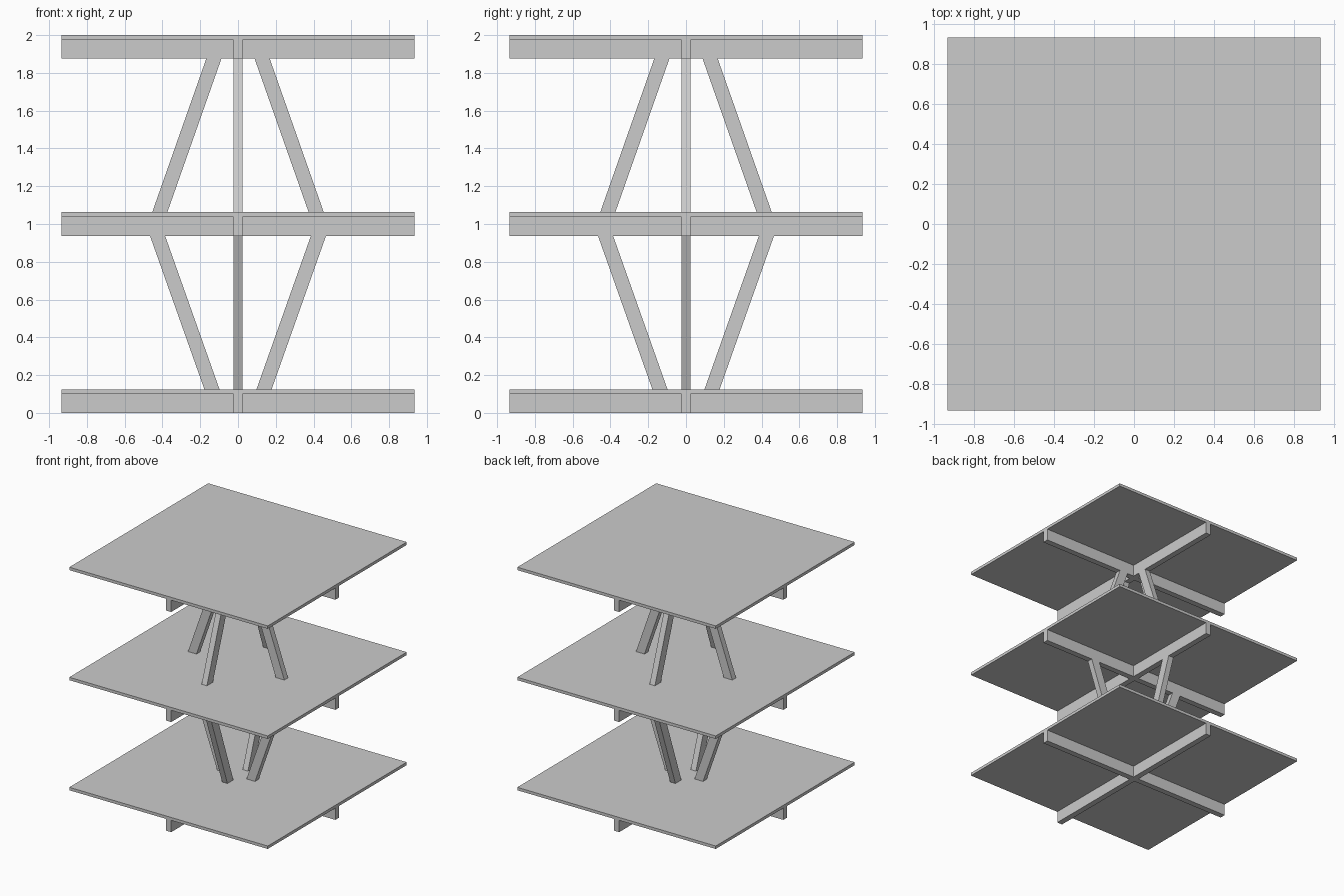
import bpy
import bmesh
from math import pi, radians
from mathutils import Matrix, Vector

cube = bpy.data.objects.get("Cube")
if cube:
    bpy.data.objects.remove(cube)

HALF = 0.935      # half the panel side
RIB = 0.025       # half the rib and strut width
PLATE = 0.025     # panel thickness
DEPTH = 0.1       # rib depth below the panel
FLOORS = {"bottom": 0.0, "middle": 0.9375, "top": 1.875}

grey = bpy.data.materials.new("plain grey")
grey.use_nodes = True
colour = (0.6, 0.6, 0.6, 1)
grey.diffuse_color = colour
grey.node_tree.nodes["Principled BSDF"].inputs["Base Color"].default_value = colour


def finish(bm, name):
    bmesh.ops.recalc_face_normals(bm, faces=bm.faces)
    mesh = bpy.data.meshes.new(name)
    bm.to_mesh(mesh)
    bm.free()
    mesh.materials.append(grey)
    obj = bpy.data.objects.new(name, mesh)
    bpy.context.collection.objects.link(obj)
    return obj


def extrude(bm, faces, dz):
    result = bmesh.ops.extrude_face_region(bm, geom=faces)
    verts = [g for g in result["geom"] if isinstance(g, bmesh.types.BMVert)]
    bmesh.ops.translate(bm, verts=verts, vec=(0, 0, dz))


def floor(name, base):
    """Square panel with a cross of ribs drawn out of its underside."""
    bm = bmesh.new()
    bmesh.ops.create_grid(bm, x_segments=3, y_segments=3, size=1)
    for v in bm.verts:
        for axis in (0, 1):
            reach = HALF if abs(v.co[axis]) > 0.9 else RIB
            v.co[axis] = reach if v.co[axis] > 0 else -reach
        v.co.z = base + DEPTH + PLATE
    extrude(bm, bm.faces[:], -PLATE)
    under = base + DEPTH
    cross = [f for f in bm.faces
             if all(abs(v.co.z - under) < 1e-4 for v in f.verts)
             and min(abs(c) for c in f.calc_center_median().xy) < RIB]
    extrude(bm, cross, -DEPTH)
    bmesh.ops.recalc_face_normals(bm, faces=bm.faces)
    bmesh.ops.dissolve_limit(bm, angle_limit=radians(1), verts=bm.verts, edges=bm.edges)
    finish(bm, name)


def strut(name, angle, low, high):
    """Slanted bar cut level at both ends; low and high are (radius, z)."""
    bm = bmesh.new()
    bmesh.ops.create_cube(bm, size=1)
    for v in bm.verts:
        radius, z = high if v.co.z > 0 else low
        v.co = Vector((radius + v.co.x * 0.08, v.co.y * 2 * RIB, z))
    bmesh.ops.rotate(bm, verts=bm.verts, matrix=Matrix.Rotation(angle, 3, "Z"))
    finish(bm, name)


# Three ribbed floors
for level, base in FLOORS.items():
    floor(level + "_floor", base)

# Struts flare out up to the middle floor, then lean back in
top_of = {level: base + DEPTH + PLATE for level, base in FLOORS.items()}
for i, side in enumerate(("left", "back", "right", "front")):
    angle = i * pi / 2
    strut("lower_strut_" + side, angle,
          (0.138, top_of["bottom"]), (0.426, FLOORS["middle"]))
    strut("upper_strut_" + side, angle,
          (0.414, top_of["middle"]), (0.128, FLOORS["top"]))
